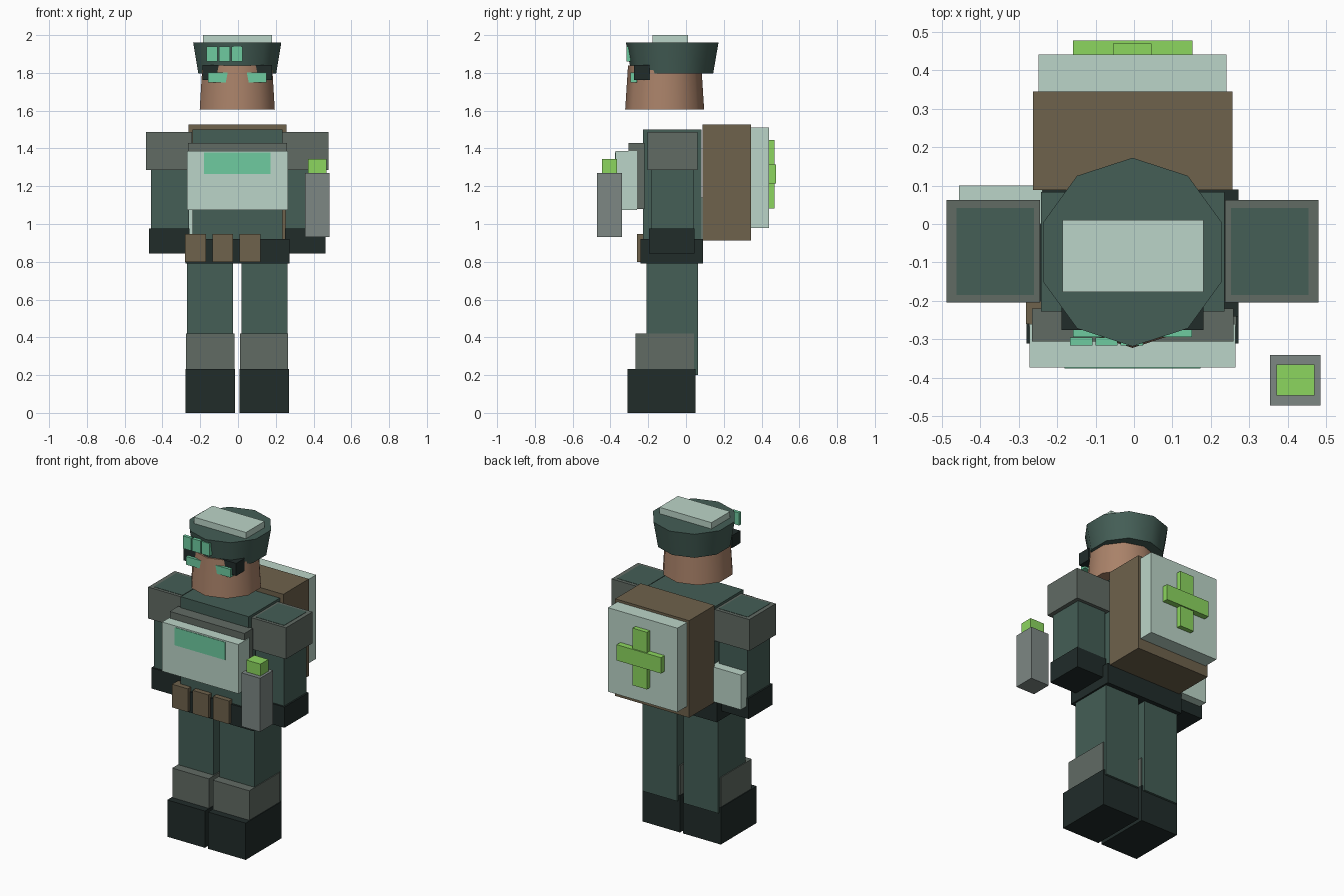
import bpy
import math

if "Cube" in bpy.data.objects:
    bpy.data.objects.remove(bpy.data.objects["Cube"])

CX = -0.004  # symmetry plane of the body


def material(name, r, g, b):
    m = bpy.data.materials.new(name)
    m.diffuse_color = (r, g, b, 1)
    m.use_nodes = True
    m.node_tree.nodes["Principled BSDF"].inputs["Base Color"].default_value = m.diffuse_color
    return m


GREEN = material("uniform_green", 0.058, 0.112, 0.093)
GREY = material("armour_grey", 0.12, 0.147, 0.127)
DARK = material("dark_leather", 0.015, 0.025, 0.023)
PALE = material("pale_green", 0.50, 0.665, 0.578)
TEAL = material("teal", 0.156, 0.597, 0.352)
LIME = material("lime", 0.262, 0.672, 0.114)
BROWN = material("brown_canvas", 0.156, 0.122, 0.072)
SKIN = material("skin", 0.40, 0.223, 0.141)
STEEL = material("device_grey", 0.205, 0.242, 0.231)


def box(name, mat, x, y, z):
    """Box from (min, max) ranges on each axis."""
    loc = [(a + b) / 2 for a, b in (x, y, z)]
    bpy.ops.mesh.primitive_cube_add(size=1, location=loc)
    o = bpy.context.object
    o.name = name
    o.scale = [b - a for a, b in (x, y, z)]
    bpy.ops.object.transform_apply(location=False, rotation=False, scale=True)
    o.data.materials.append(mat)
    return o


def pair(name, mat, x, y, z):
    """Box on both sides; x is the distance range from the symmetry plane."""
    box("right_" + name, mat, (CX + x[0], CX + x[1]), y, z)
    box("left_" + name, mat, (CX - x[1], CX - x[0]), y, z)


def tapered(name, mat, r_bottom, r_top, y, z):
    """Ten-sided tapered drum with a corner facing front and back."""
    bpy.ops.mesh.primitive_cone_add(vertices=10, radius1=r_bottom, radius2=r_top,
                                    depth=z[1] - z[0], location=(CX, y, sum(z) / 2))
    o = bpy.context.object
    o.name = name
    o.data.materials.append(mat)
    bpy.ops.object.shade_smooth_by_angle(angle=math.radians(40))
    return o


# Legs
pair("boot", DARK, (0.011, 0.275), (-0.31, 0.05), (0, 0.233))
pair("shin_guard", GREY, (0.014, 0.270), (-0.267, 0.042), (0.21, 0.42))
pair("leg", GREEN, (0.022, 0.265), (-0.21, 0.063), (0.20, 0.82))

# Belt with three pouches
box("belt", DARK, (-0.279, 0.272), (-0.24, 0.09), (0.79, 0.92))
for i in range(3):
    x0 = -0.28 + i * 0.144
    box(f"belt_pouch_{i + 1}", BROWN, (x0, x0 + 0.11), (-0.26, -0.20), (0.80, 0.947))

# Torso and chest armour
box("torso", GREEN, (-0.242, 0.235), (-0.228, 0.083), (0.88, 1.50))
box("vest", GREY, (-0.265, 0.259), (-0.305, -0.22), (1.08, 1.43))
box("chest_plate", PALE, (-0.271, 0.264), (-0.373, -0.26), (1.075, 1.387))
box("chest_stripe", TEAL, (-0.181, 0.173), (-0.376, -0.36), (1.265, 1.378))

# Arms
pair("arm", GREEN, (0.256, 0.457), (-0.185, 0.041), (0.93, 1.488))
pair("shoulder_pad", GREY, (0.240, 0.483), (-0.204, 0.062), (1.287, 1.486))
pair("glove", DARK, (0.252, 0.467), (-0.196, 0.045), (0.845, 0.976))

# Pouch behind the left arm
box("side_pouch", PALE, (-0.455, -0.238), (0.0, 0.10), (0.92, 1.14))

# Hand-held canister
box("canister", STEEL, (0.354, 0.485), (-0.472, -0.34), (0.93, 1.27))
box("canister_cap", LIME, (0.370, 0.469), (-0.445, -0.365), (1.265, 1.345))

# Backpack with cross emblem
box("backpack", BROWN, (-0.263, 0.256), (0.088, 0.344), (0.912, 1.527))
box("backpack_panel", PALE, (-0.248, 0.240), (0.334, 0.44), (0.98, 1.512))
box("cross_vertical", LIME, (-0.054, 0.046), (0.436, 0.469), (1.083, 1.445))
box("cross_horizontal", LIME, (-0.159, 0.152), (0.438, 0.477), (1.215, 1.315))

# Head and visor
tapered("head", SKIN, 0.209, 0.194, -0.113, (1.605, 1.84))
box("visor", DARK, (-0.188, 0.180), (-0.275, -0.19), (1.762, 1.841))
pair("lens", TEAL, (0.045, 0.155), (-0.293, -0.26), (1.75, 1.802))

# Cap with top patch and badges
tapered("cap", GREEN, 0.217, 0.245, -0.073, (1.798, 1.96))
box("cap_patch", PALE, (-0.186, 0.180), (-0.177, 0.01), (1.945, 2.0))
for i in range(3):
    x0 = -0.166 + i * 0.0655
    box(f"cap_badge_{i + 1}", TEAL, (x0, x0 + 0.058), (-0.316, -0.295), (1.86, 1.94))
